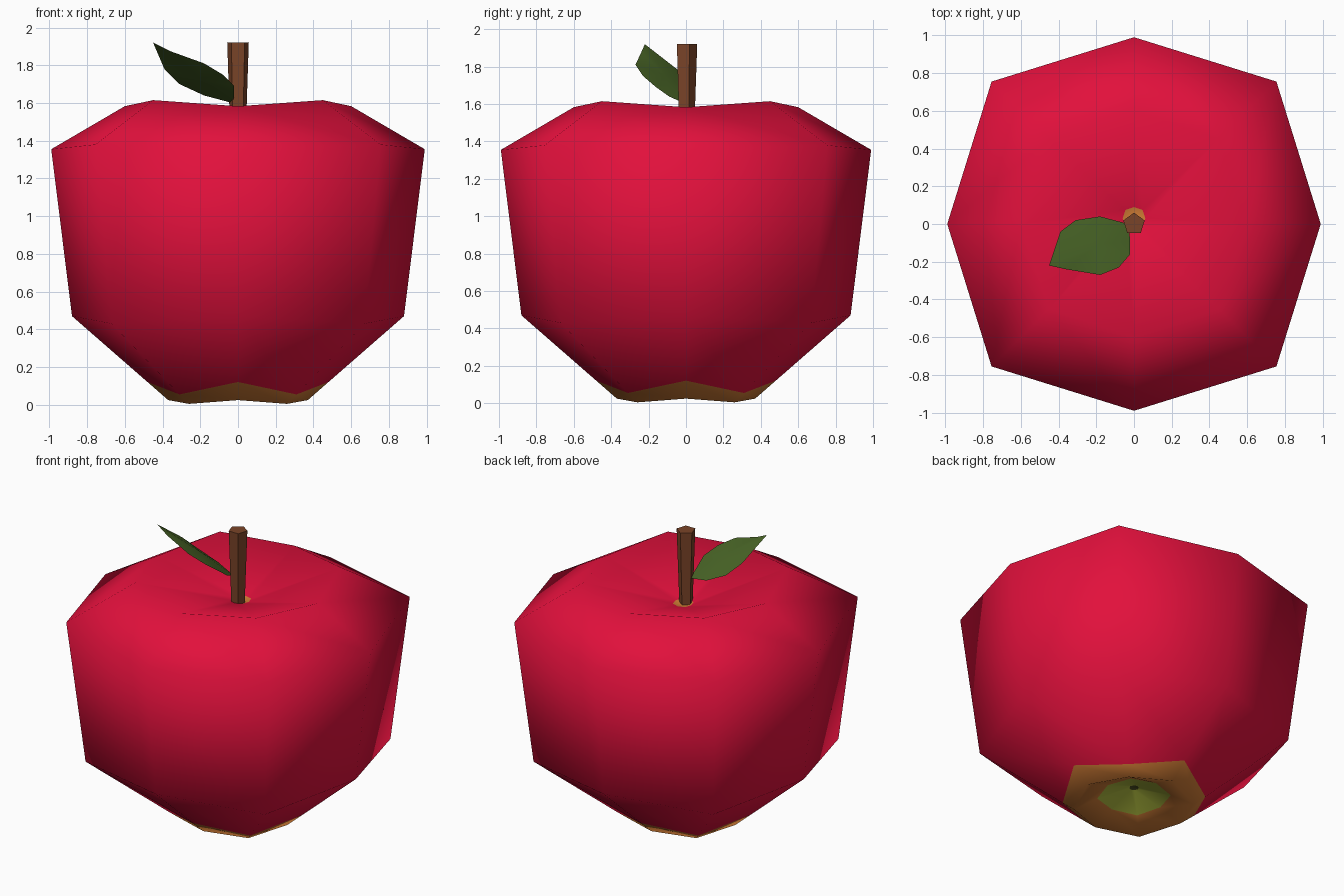
import bpy, bmesh, math
from mathutils import Vector

if "Cube" in bpy.data.objects:
    bpy.data.objects.remove(bpy.data.objects["Cube"])


def material(name, srgb):
    m = bpy.data.materials.new(name)
    lin = [(c / 255 / 12.92) if c < 11 else ((c / 255 + 0.055) / 1.055) ** 2.4 for c in srgb]
    m.diffuse_color = (*lin, 1)
    m.use_nodes = True
    m.node_tree.nodes["Principled BSDF"].inputs["Base Color"].default_value = m.diffuse_color
    return m


RED = material("apple red", (226, 16, 60))
ORANGE = material("tan orange", (212, 126, 54))
OLIVE = material("calyx olive", (180, 192, 64))
DARK = material("calyx dark", (75, 78, 32))
BROWN = material("stem brown", (122, 68, 40))
GREEN = material("leaf green", (72, 100, 38))


def finish(name, bm, mats, angle):
    bmesh.ops.recalc_face_normals(bm, faces=bm.faces)
    me = bpy.data.meshes.new(name)
    bm.to_mesh(me)
    bm.free()
    for m in mats:
        me.materials.append(m)
    ob = bpy.data.objects.new(name, me)
    bpy.context.collection.objects.link(ob)
    bpy.context.view_layer.objects.active = ob
    ob.select_set(True)
    bpy.ops.object.shade_smooth_by_angle(angle=math.radians(angle))
    ob.select_set(False)
    return ob


# Apple body: eight-sided rings (axis radius, axis z, diagonal xy, diagonal z, y shift),
# each with the material of the band above it
rings = [
    (0.06, 1.437, 0.045, 1.437, 0.03, 1),
    (0.60, 1.583, 0.45, 1.615, 0, 0),
    (0.99, 1.355, 0.755, 1.38, 0, 0),
    (0.88, 0.47, 0.67, 0.43, 0, 0),
    (0.48, 0.121, 0.31, 0.055, 0, 0),
    (0.37, 0.025, 0.26, 0.005, 0, 1),
    (0.21, 0.08, 0.16, 0.075, 0, 1),
    (0.03, 0.14, 0.02, 0.14, 0, 2),
]
bm = bmesh.new()
previous = None
for ra, za, d, zd, shift, mat in rings:
    ring = []
    for i in range(8):
        r, z = (d * math.sqrt(2), zd) if i % 2 else (ra, za)
        a = i * math.pi / 4
        ring.append(bm.verts.new((r * math.cos(a), r * math.sin(a) + shift, z)))
    if previous is None:
        centre = bm.verts.new((0, 0, 1.42))
    for i in range(8):
        j = (i + 1) % 8
        if previous is None:
            f = bm.faces.new((centre, ring[i], ring[j]))
        else:
            f = bm.faces.new((previous[i], ring[i], ring[j], previous[j]))
        f.material_index = mat
    previous = ring
centre = bm.verts.new((0, 0, 0.15))
for i in range(8):
    bm.faces.new((previous[i], centre, previous[(i + 1) % 8])).material_index = 3
finish("apple_body", bm, [RED, ORANGE, OLIVE, DARK], 100)

# Stem: five-sided, slightly wider at the top
bm = bmesh.new()
bmesh.ops.create_cone(bm, cap_ends=True, segments=5, radius1=0.042, radius2=0.06, depth=0.52)
bmesh.ops.translate(bm, verts=bm.verts, vec=(0, 0, 1.66))
finish("stem", bm, [BROWN], 30)

# Leaf: outline from base along the front edge to the tip and back, closed as a thin lens
outline = [(-0.03, 0.0, 1.60), (-0.02, -0.09, 1.64), (-0.02, -0.16, 1.69),
           (-0.08, -0.23, 1.75), (-0.18, -0.27, 1.81), (-0.36, -0.24, 1.875),
           (-0.45, -0.22, 1.92), (-0.39, -0.04, 1.78), (-0.31, 0.02, 1.70),
           (-0.18, 0.04, 1.64)]
bm = bmesh.new()
edge = [bm.verts.new(p) for p in outline]
mid = sum((Vector(p) for p in outline), Vector()) / len(outline)
normal = (Vector(outline[6]) - Vector(outline[0])).cross(
    Vector(outline[3]) - Vector(outline[8])).normalized()
for side in (1, -1):
    c = bm.verts.new(mid + normal * 0.018 * side)
    for i in range(len(edge)):
        bm.faces.new((edge[i], edge[(i + 1) % len(edge)], c)[::side])
finish("leaf", bm, [GREEN], 60)
